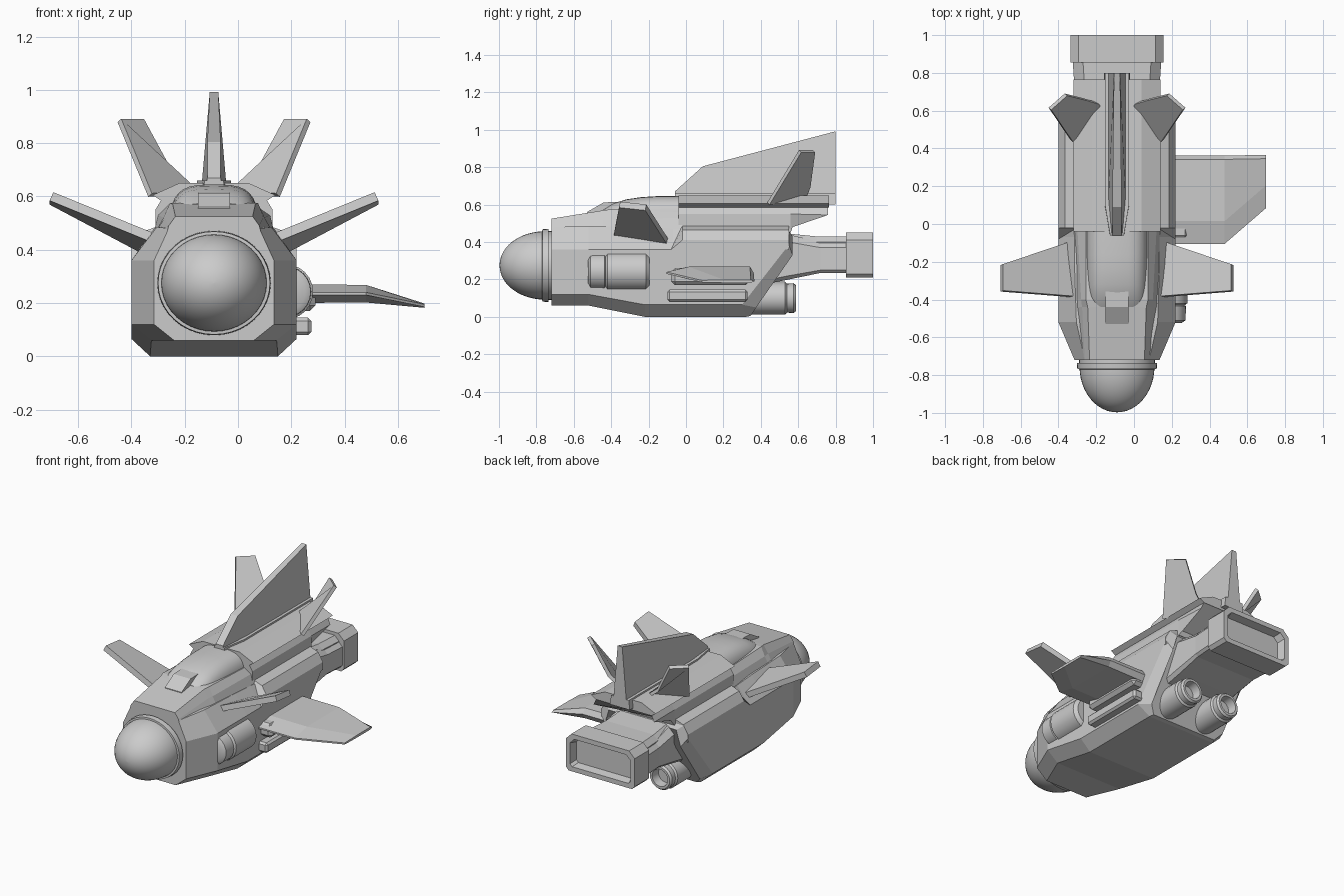
import bpy, bmesh
from math import sin, cos, pi, radians

if "Cube" in bpy.data.objects:
    bpy.data.objects.remove(bpy.data.objects["Cube"])

CX = -0.09  # the fuselage centre line; all coordinates below are relative to it


def make(name, verts, faces, smooth=False, mirror=False, thick=0):
    me = bpy.data.meshes.new(name)
    me.from_pydata(verts, [], faces)
    bm = bmesh.new()
    bm.from_mesh(me)
    bmesh.ops.recalc_face_normals(bm, faces=bm.faces)
    bm.to_mesh(me)
    bm.free()
    ob = bpy.data.objects.new(name, me)
    ob.location.x = CX
    bpy.context.collection.objects.link(ob)
    if thick:
        m = ob.modifiers.new("thickness", 'SOLIDIFY')
        m.thickness, m.offset = thick, 0
    if mirror:
        ob.modifiers.new("mirror", 'MIRROR')
    if smooth:
        bpy.ops.object.select_all(action='DESELECT')
        ob.select_set(True)
        bpy.context.view_layer.objects.active = ob
        bpy.ops.object.shade_smooth_by_angle(angle=radians(35))
    return ob


def loft(name, rings, **kw):
    """Skin closed rings of equal length and cap both ends."""
    n = len(rings[0])
    verts = [p for r in rings for p in r]
    faces = [(k * n + i, k * n + (i + 1) % n, (k + 1) * n + (i + 1) % n, (k + 1) * n + i)
             for k in range(len(rings) - 1) for i in range(n)]
    faces += [tuple(range(n)), tuple(range((len(rings) - 1) * n, len(rings) * n))]
    return make(name, verts, faces, **kw)


def sym(half):
    """Complete a right-half section (x, y, z) on the left."""
    return half + [(-x, y, z) for x, y, z in reversed(half)]


def section(y, pts):
    return sym([(x, y, z) for x, z in pts])


def lathe(name, profile, x, z, n=32, zs=1.0, **kw):
    """Turn (radius, y) points around an axis along y."""
    rings = [[(x + r * cos(2 * pi * i / n), y, z + zs * r * sin(2 * pi * i / n))
              for i in range(n)] for r, y in profile]
    return loft(name, rings, smooth=True, **kw)


def box(name, x0, x1, y0, y1, z0, z1, bevel=0):
    ob = loft(name, [[(x0, y, z0), (x1, y, z0), (x1, y, z1), (x0, y, z1)] for y in (y0, y1)])
    if bevel:
        m = ob.modifiers.new("bevel", 'BEVEL')
        m.width, m.segments = bevel, 1
    return ob


# Main hull with slanted, chamfered rear
loft("hull", [
    section(-0.72, [(.15, .06), (.225, .12), (.225, .36), (.17, .48)]),
    section(-0.52, [(.235, .06), (.31, .12), (.31, .36), (.215, .485)]),
    section(-0.22, [(.24, 0), (.31, .065), (.31, .36), (.225, .48)]),
    section(-0.07, [(.24, 0), (.31, .065), (.31, .36), (.225, .47)]),
    sym([(.24, .32, 0), (.31, .30, .065), (.31, .55, .385), (.28, .55, .46)]),
    sym([(.23, .345, .005), (.27, .375, .05), (.27, .57, .33), (.24, .57, .43)]),
])

# Raised shoulders along the rear hull
loft("shoulder", [
    [(.22, y0, .40), (.31, y0, .36), (.31, y0 + dy, .41), (.275, y0 + dy, .465), (.22, y0 + dy, .485)]
    for y0, dy in ((-.08, .06), (.55, 0))], mirror=True)

# Nose deck and cockpit base
loft("nose_deck", [
    section(-0.72, [(.18, .45), (.17, .49), (.145, .525)]),
    section(-0.44, [(.23, .45), (.185, .52), (.155, .57)]),
    section(-0.40, [(.23, .45), (.19, .52), (.165, .575)]),
    section(-0.02, [(.23, .45), (.21, .53), (.165, .56)]),
])

# Rounded canopy
arch = []
for y, w, h in ((-.44, .145, .575), (-.39, .155, .606), (-.32, .16, .628), (-.24, .163, .64),
                (-.16, .165, .645), (-.02, .165, .645)):
    arch.append([(w * (1 if cos(a) > 0 else -1) * abs(cos(a)) ** .6, y, .5 + (h - .5) * max(0, sin(a)) ** .75)
                 for a in (pi * i / 16 for i in range(17))])
loft("canopy", arch, smooth=True)
loft("sensor_block", [[(-.06, y, .54), (.06, y, .54), (.06, y, t), (-.06, y, t)]
                      for y, t in ((-.53, .56), (-.44, .612), (-.35, .615))])

# Spine: lower body, overhanging deck
loft("spine_body", [
    sym([(.22, -.04, .45), (.22, -.04, .55), (.19, -.04, .60)]),
    sym([(.22, .56, .45), (.22, .56, .55), (.19, .56, .60)]),
    sym([(.20, .57, .48), (.215, .76, .545), (.19, .76, .60)]),
])
loft("spine_deck", [
    section(-.04, [(.20, .585), (.23, .605), (.13, .65)]),
    section(.765, [(.20, .585), (.23, .605), (.13, .65)]),
])
loft("fin_base", [section(y, [(w, .60), (w * .9, .66)]) for y, w in ((-.06, .04), (.1, .07), (.8, .07))])

# Central fin: tapered from base to tip
outline = [(-.06, .635, .03), (-.06, .67, .025), (.09, .805, .025), (.80, .992, .016), (.80, .635, .047), (.09, .635, .047)]
loft("centre_fin", [[(s * w, y, z) for y, z, w in outline] for s in (-1, 1)])

# Canted rear fins and canards
make("rear_fin", [(.24, .44, .605), (.355, .61, .885), (.27, .685, .885), (.17, .66, .70), (.07, .63, .62)],
     [(0, 1, 2, 3, 4)], mirror=True, thick=.022)
make("canard", [(.23, -.385, .445), (.61, -.355, .60), (.61, -.215, .585), (.27, -.10, .405)],
     [(0, 1, 2, 3)], mirror=True, thick=.035)

# Nose dome and its collar
lathe("nose_dome", [(.198 * sin(pi / 2 * i / 12) + .0005, -.755 - .242 * cos(pi / 2 * i / 12)) for i in range(13)]
      + [(.198, -.72)], 0, .275, n=40, zs=.92)
lathe("nose_collar", [(.19, -.77), (.21, -.768), (.213, -.735), (.2, -.735), (.2, -.71)], 0, .275, n=40, zs=.92)


# Tail boom and hollow rectangular nozzle
def tail_ring(y, w, z0, z1, c):
    return section(y, [(w - c * .5, z0), (w, z0 + c * .5), (w, z1 - c), (w - c, z1)])


loft("tail_boom", [tail_ring(.40, .225, .17, .45, .04), tail_ring(.55, .225, .20, .44, .04),
                   tail_ring(.72, .225, .235, .40, .03), tail_ring(.87, .235, .235, .40, .03)])
loft("tail_top_ramp", [tail_ring(.50, .19, .35, .45, .03), tail_ring(.70, .20, .35, .43, .03),
                       tail_ring(.86, .21, .35, .43, .03)])
loft("tail_nozzle", [tail_ring(.855, .245, .21, .45, .04), tail_ring(1.0, .245, .21, .45, .04),
                     tail_ring(1.0, .215, .24, .42, .03), tail_ring(.95, .205, .25, .41, .03)])

# Twin lower thrusters
for s, side in ((-1, "left"), (1, "right")):
    lathe(side + "_thruster", [(.088, .25), (.088, .53), (.078, .54), (.078, .55), (.08, .575), (.07, .587),
                               (.055, .587), (.05, .53)], s * .135, .1, n=24)

# Right-hand side pod, rail and wing
lathe("side_pod", [(.075, -.523), (.095, -.51), (.097, -.435), (.09, -.43), (.104, -.42),
                   (.104, -.215), (.085, -.195)], .268, .242, n=24)
box("wing_rail", .29, .365, -.10, .33, .08, .145, bevel=.012)
box("wing_root", .29, .38, -.08, .34, .17, .26, bevel=.02)
loft("wing", [
    [(x, y0, z - .005), (x, y0 + .12, z - t), (x, y1 - .02, z - t), (x, y1, z), (x, y1 - .02, z + t),
     (x, y0 + .12, z + t), (x, y0, z + .005)]
    for x, y0, y1, z, t in ((.28, -.105, .362, .235, .035), (.57, -.105, .362, .235, .033),
                            (.79, .085, .366, .19, .008))])
